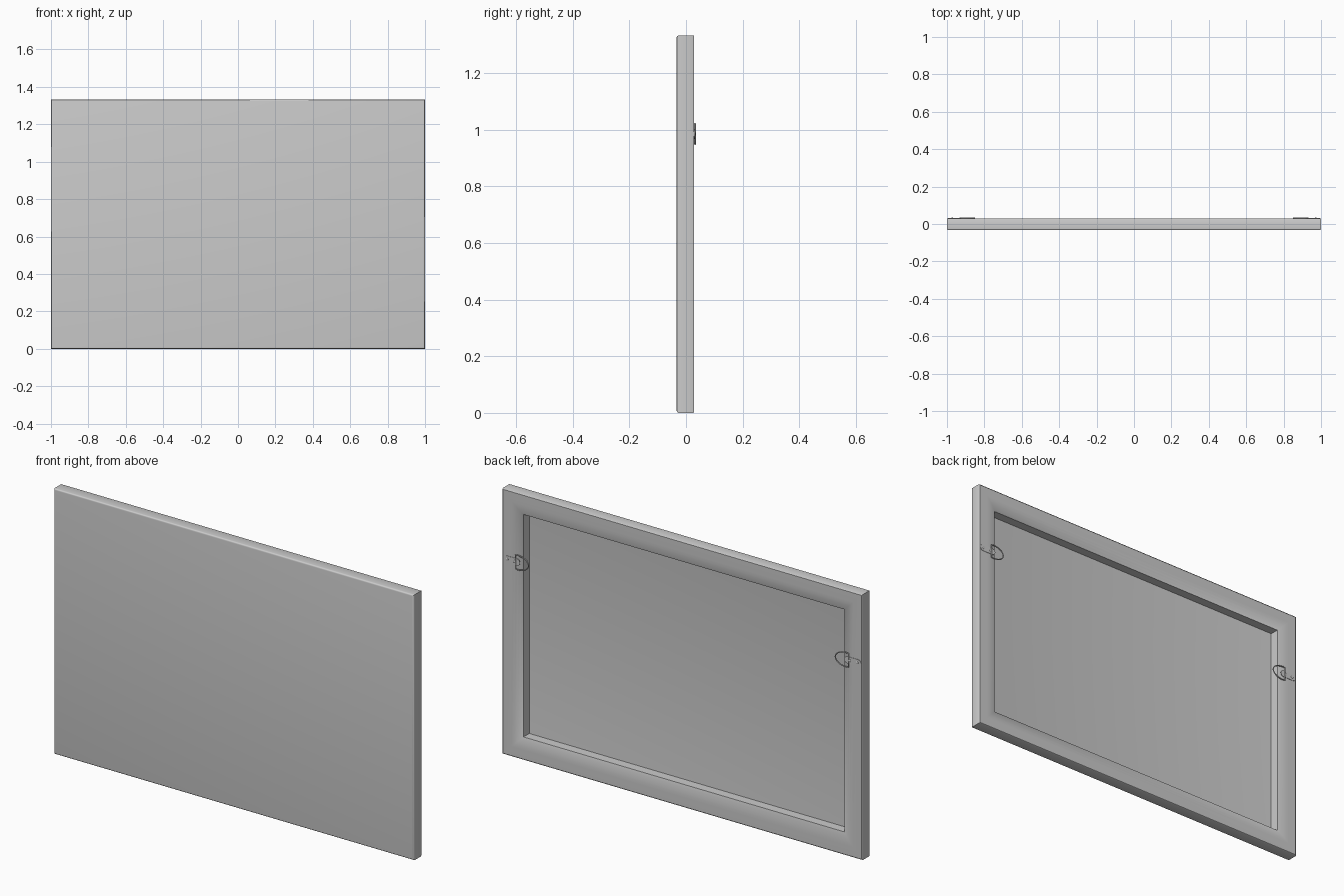
import bpy
import bmesh
import math

W, H = 1.0, 1.333
BACK, FRONT = 0.029, -0.033

if "Cube" in bpy.data.objects:
    bpy.data.objects.remove(bpy.data.objects["Cube"])


def material(name, value):
    m = bpy.data.materials.new(name)
    m.use_nodes = True
    col = (value, value, value, 1)
    m.diffuse_color = col
    m.node_tree.nodes["Principled BSDF"].inputs["Base Color"].default_value = col
    return m


grey = material("plain grey", 0.6)


def add_object(name, bm, angle=30):
    bmesh.ops.recalc_face_normals(bm, faces=bm.faces)
    me = bpy.data.meshes.new(name)
    bm.to_mesh(me)
    bm.free()
    ob = bpy.data.objects.new(name, me)
    bpy.context.collection.objects.link(ob)
    me.materials.append(grey)
    bpy.ops.object.select_all(action="DESELECT")
    ob.select_set(True)
    bpy.context.view_layer.objects.active = ob
    bpy.ops.object.shade_smooth_by_angle(angle=math.radians(angle))
    return ob


def sweep_rectangle(bm, profile, closed):
    """Sweep (inset, y) points around the rectangle with mitred corners."""
    rings = []
    for d, y in profile:
        corners = [(-W + d, d), (W - d, d), (W - d, H - d), (-W + d, H - d)]
        rings.append([bm.verts.new((x, y, z)) for x, z in corners])
    pairs = list(zip(rings, rings[1:]))
    if closed:
        pairs.append((rings[-1], rings[0]))
    for a, b in pairs:
        for i in range(4):
            j = (i + 1) % 4
            bm.faces.new((a[i], a[j], b[j], b[i]))
    return rings


# Stretched canvas: flat front, rounded front edge, wrapped sides
bm = bmesh.new()
R = 0.008
wrap = [(0.002, BACK), (0, BACK - 0.004)]
for k in range(5):
    a = math.radians(22.5 * k)
    wrap.append((R - R * math.cos(a), FRONT + R * (1 - math.sin(a))))
rings = sweep_rectangle(bm, wrap, False)
bm.faces.new(rings[-1])
add_object("canvas", bm)

# Wooden stretcher frame with a rounded inner back edge
bm = bmesh.new()
bars = [(0.002, BACK - 0.002), (0.004, BACK), (0.05, BACK), (0.065, BACK - 0.001),
        (0.08, BACK - 0.004), (0.095, BACK - 0.008), (0.108, BACK - 0.014),
        (0.108, FRONT + 0.002), (0.002, FRONT + 0.01)]
sweep_rectangle(bm, bars, True)
add_object("stretcher_frame", bm, 35)


def hanger_plate(side, z):
    # Rounded strap lying flat on the back of the side bar
    bm = bmesh.new()
    r, x0, x1 = 0.017, 0.977, 0.918
    outline = []
    for k in range(18):
        a = math.pi * (k % 9) / 8
        if k < 9:
            x, dz = x0 + r * math.sin(a), r * math.cos(a)
        else:
            x, dz = x1 - r * math.sin(a), -r * math.cos(a)
        outline.append(bm.verts.new((side * x, BACK, z + dz)))
    face = bm.faces.new(outline)
    ext = bmesh.ops.extrude_face_region(bm, geom=[face])
    top = [v for v in ext["geom"] if isinstance(v, bmesh.types.BMVert)]
    bmesh.ops.translate(bm, verts=top, vec=(0, 0.002, 0))
    return bm


def tube(name, points, radius):
    cu = bpy.data.curves.new(name, "CURVE")
    cu.dimensions = "3D"
    cu.bevel_depth = radius
    cu.bevel_resolution = 2
    sp = cu.splines.new("POLY")
    sp.points.add(len(points) - 1)
    for p, co in zip(sp.points, points):
        p.co = (*co, 1)
    sp.use_cyclic_u = True
    sp.use_smooth = True
    cu.materials.append(grey)
    ob = bpy.data.objects.new(name, cu)
    bpy.context.collection.objects.link(ob)


def screw(name, x, z):
    bpy.ops.mesh.primitive_uv_sphere_add(segments=16, ring_count=8, radius=0.007,
                                         location=(x, BACK + 0.002, z))
    ob = bpy.context.object
    ob.name = name
    ob.scale.y = 0.4
    ob.data.materials.append(grey)
    bpy.ops.object.shade_smooth()


# Two strap hangers, each with a D-shaped ring and two screws
HZ = 0.985
for label, side in (("left", 1), ("right", -1)):
    add_object(label + "_hanger_strap", hanger_plate(side, HZ))
    ring = [(side * 0.925, BACK + 0.003, HZ - 0.034)]
    for k in range(17):
        a = math.pi * k / 16
        ring.append((side * (0.912 - 0.06 * math.sin(a)), BACK + 0.003,
                     HZ - 0.036 * math.cos(a)))
    ring.append((side * 0.925, BACK + 0.003, HZ + 0.034))
    tube(label + "_hanger_ring", ring, 0.003)
    for n, x in (("outer", 0.972), ("inner", 0.93)):
        screw(f"{label}_{n}_screw", side * x, HZ)
